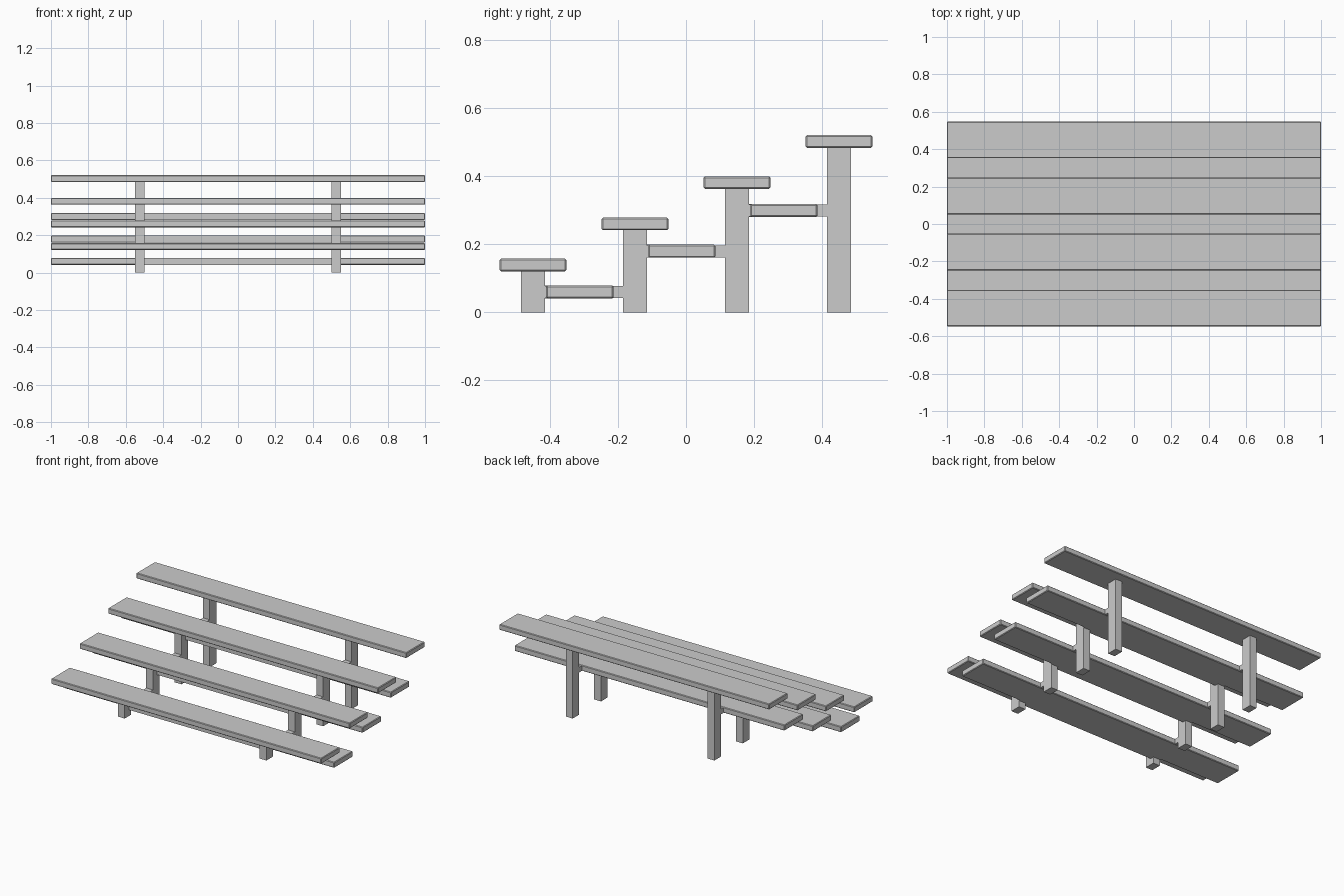
import bpy

if "Cube" in bpy.data.objects:
    bpy.data.objects.remove(bpy.data.objects["Cube"])


def box(name, x, y, z, bevel=0):
    # Axis-aligned box from (min, max) ranges
    bpy.ops.mesh.primitive_cube_add(size=1, location=[(a + b) / 2 for a, b in (x, y, z)])
    ob = bpy.context.object
    ob.name = name
    ob.scale = [b - a for a, b in (x, y, z)]
    bpy.ops.object.transform_apply(location=False, rotation=False, scale=True)
    if bevel:
        mod = ob.modifiers.new("edge_bevel", 'BEVEL')
        mod.width = bevel
        mod.segments = 1
    return ob


SIDES = ((-0.55, -0.50), (0.50, 0.55))

for i in range(4):
    y = -0.45 + 0.3 * i
    z = 0.121 + 0.121 * i
    # Seat plank
    box("seat_plank", (-1, 1), (y - 0.098, y + 0.098), (z, z + 0.037), 0.004)
    # Pair of posts
    for xs in SIDES:
        box("post", xs, (y - 0.035, y + 0.035), (0, z + 0.003))
    if i < 3:
        f = 0.041 + 0.12 * i
        # Foot plank behind the seat
        box("foot_plank", (-1, 1), (y + 0.039, y + 0.237), (f, f + 0.038), 0.004)
        # Rail joining the two posts in front of the foot plank
        box("cross_rail", (-0.5, 0.5), (y + 0.01, y + 0.045), (f, f + 0.038))
        # Bracket tying the foot plank to the posts on both sides
        for xs in SIDES:
            box("bracket", xs, (y + 0.03, y + 0.27), (f + 0.001, f + 0.036))
